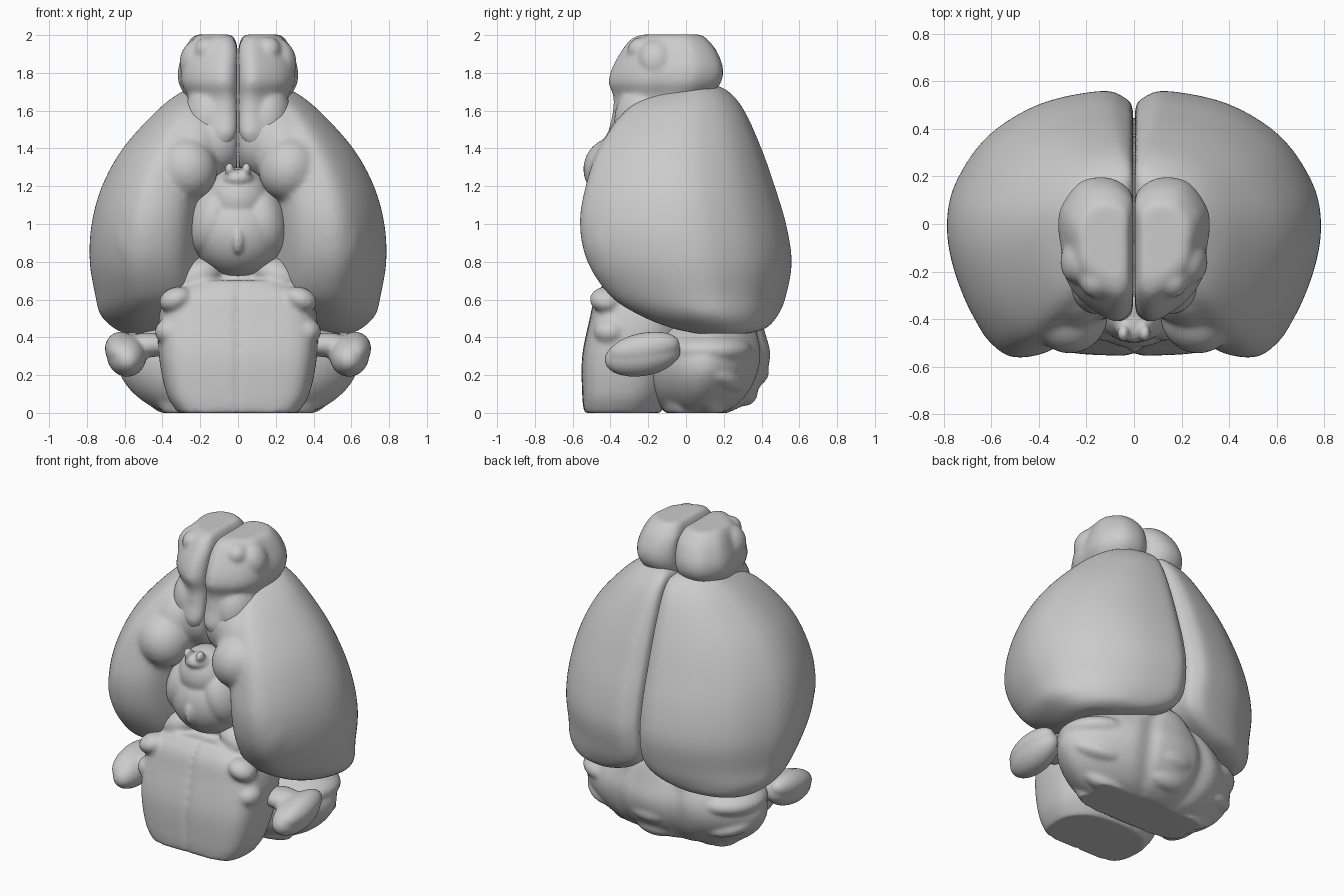
import bpy
import bmesh
import math
from mathutils import Vector, Matrix, Euler

cube = bpy.data.objects.get("Cube")
if cube:
    bpy.data.objects.remove(cube)

# One matte grey for the whole model
grey = bpy.data.materials.new("matte_grey")
grey.use_nodes = True
tone = (0.6, 0.6, 0.6, 1)
grey.diffuse_color = tone
for node in grey.node_tree.nodes:
    if node.type == "BSDF_PRINCIPLED":
        node.inputs["Base Color"].default_value = tone
        node.inputs["Roughness"].default_value = 0.7


def spline(points, steps, closed=False):
    """Smooth curve through points of any dimension."""
    points = [Vector(p) for p in points]
    count = len(points)
    result = []
    for i in range(count if closed else count - 1):
        if closed:
            a, b, c, d = (points[(i + k) % count] for k in (-1, 0, 1, 2))
        else:
            a, b, c, d = (points[min(max(i + k, 0), count - 1)] for k in (-1, 0, 1, 2))
        for j in range(steps):
            t = j / steps
            result.append(b + (c - a) * (t / 2) + (a * 2 - b * 5 + c * 4 - d) * (t * t / 2)
                          + (b * 3 - a - c * 3 + d) * (t ** 3 / 2))
    if not closed:
        result.append(points[-1])
    return result


def blob(bm, centre, radii, turn=(0, 0, 0)):
    """Ellipsoid, turned by degrees."""
    angles = Euler([math.radians(a) for a in turn])
    matrix = Matrix.LocRotScale(Vector(centre), angles, Vector(radii))
    bmesh.ops.create_uvsphere(bm, u_segments=40, v_segments=24, radius=1, matrix=matrix)


def pair(bm, centre, radii, turn=(0, 0, 0)):
    """The same ellipsoid on the left and on the right."""
    x, y, z = centre
    blob(bm, centre, radii, turn)
    blob(bm, (-x, y, z), radii, (turn[0], -turn[1], -turn[2]))


def loft(bm, outline, levels):
    """Fit a unit outline into (height, x min, x max, y front, y back) levels."""
    outline = spline(outline, 5, closed=True)
    rings = []
    for z, x0, x1, y0, y1 in spline(levels, 5):
        rings.append([bm.verts.new((x0 + u * (x1 - x0), (y0 + y1 + v * (y1 - y0)) / 2, z))
                      for u, v in outline])
    size = len(outline)
    for low, high in zip(rings, rings[1:]):
        for i in range(size):
            k = (i + 1) % size
            bm.faces.new((low[i], low[k], high[k], high[i]))
    bm.faces.new(rings[0][::-1])
    bm.faces.new(rings[-1])


def both_halves(half):
    """Mirror a half outline that starts on the middle line."""
    return half + [(1 - u, v) for u, v in reversed(half) if u != .5]


def cut(bm, point, direction):
    """Slice everything flat beyond a plane and close it."""
    bmesh.ops.bisect_plane(bm, geom=bm.verts[:] + bm.edges[:] + bm.faces[:],
                           plane_co=point, plane_no=direction, clear_outer=True)
    bmesh.ops.holes_fill(bm, edges=[e for e in bm.edges if e.is_boundary], sides=0)


def finish(bm, name, voxel, smoothing, mirrored=False):
    """Fuse the pieces into one soft skin."""
    bmesh.ops.recalc_face_normals(bm, faces=bm.faces[:])
    mesh = bpy.data.meshes.new(name)
    bm.to_mesh(mesh)
    bm.free()
    mesh.materials.append(grey)
    part = bpy.data.objects.new(name, mesh)
    bpy.context.collection.objects.link(part)
    fuse = part.modifiers.new("fuse", "REMESH")
    fuse.mode = "VOXEL"
    fuse.voxel_size = voxel
    fuse.use_smooth_shade = True
    soften = part.modifiers.new("soften", "SMOOTH")
    soften.factor = 0.5
    soften.iterations = smoothing
    if mirrored:
        mirror = part.modifiers.new("mirror", "MIRROR")
        mirror.use_mirror_merge = False


middle = (.003, 0, 0)
inward = (-1, 0, 0)

# Large hemispheres, with the ventral lobes swelling out of them
bm = bmesh.new()
hemisphere_outline = [(0, .85), (.05, .95), (.17, 1), (.5, .9), (.78, .65), (.95, .3), (1, 0),
                      (.97, -.32), (.87, -.68), (.73, -.95), (.58, -1), (.38, -.88),
                      (.22, -.5), (0, -.2), (0, .4)]
loft(bm, hemisphere_outline, [
    (.42, .4, .6, .06, .34),
    (.45, .25, .66, -.08, .43),
    (.52, .08, .73, -.25, .49),
    (.62, .01, .755, -.4, .53),
    (.8, .004, .785, -.52, .56),
    (1, .004, .775, -.56, .53),
    (1.2, .004, .72, -.53, .47),
    (1.4, .004, .61, -.46, .4),
    (1.6, .004, .43, -.32, .31),
    (1.7, .004, .3, -.15, .23),
    (1.74, .06, .2, -.03, .15)])
blob(bm, (.49, -.27, .93), (.2, .28, .3))                    # piriform lobe
blob(bm, (.27, -.38, 1.29), (.16, .165, .17), (0, 20, 0))    # tubercle
blob(bm, (.25, -.2, 1.38), (.2, .24, .25), (0, -20, 0))      # smooth floor around it
blob(bm, (.1, -.21, 1.45), (.15, .19, .2))
cut(bm, middle, inward)
finish(bm, "hemispheres", .015, 14, mirrored=True)

# Paired bulbs on top, each a tapering lobe on a stalk, with two small knobs
bm = bmesh.new()
bulb_outline = [(0, .7), (.16, .92), (.42, 1), (.72, .92), (.95, .6), (1, .33), (.96, 0),
                (.92, -.35), (.75, -.65), (.48, -.88), (.22, -1), (.03, -.85), (0, -.5), (0, .2)]
loft(bm, bulb_outline, [
    (2.003, .04, .22, -.23, .08),
    (1.98, .02, .25, -.29, .11),
    (1.92, .003, .285, -.34, .16),
    (1.83, .003, .315, -.39, .195),
    (1.75, .003, .315, -.41, .185),
    (1.67, .003, .28, -.385, .12),
    (1.58, .003, .28, -.39, 0),
    (1.47, .01, .26, -.41, -.05),
    (1.38, .06, .2, -.36, -.1)])
blob(bm, (.15, -.2, 1.55), (.14, .18, .2))
blob(bm, (.24, -.16, 1.88), (.065, .09, .1), (0, -20, 0))
blob(bm, (.16, -.23, 1.92), (.07, .08, .07))
cut(bm, middle, inward)
finish(bm, "upper_bulbs", .012, 8, mirrored=True)

# Central ventral body with the crossing nerves
bm = bmesh.new()
blob(bm, (0, -.28, .96), (.25, .24, .24))
blob(bm, (0, -.33, 1.13), (.17, .17, .17))
pair(bm, (.13, -.31, 1.02), (.13, .18, .2), (0, -15, 0))
blob(bm, (0, -.49, .92), (.035, .05, .08))
blob(bm, (0, -.41, 1.24), (.085, .09, .05))
pair(bm, (.045, -.46, 1.29), (.025, .035, .035))
finish(bm, "ventral_body", .01, 7)

# Brainstem, cut flat below, with a shallow groove down its front
bm = bmesh.new()
stem_outline = both_halves([(.5, -.95), (.57, -1), (.9, -.9), (1, -.4), (.98, .4), (.75, .95)])
loft(bm, stem_outline, [(z, -x, x, front, back) for z, x, front, back in (
    (0, .31, -.54, -.14),
    (.1, .37, -.55, -.08),
    (.3, .41, -.55, 0),
    (.5, .41, -.51, .05),
    (.62, .37, -.48, .1),
    (.7, .25, -.42, .1))])
blob(bm, (0, .02, .75), (.3, .35, .35))
pair(bm, (.22, -.25, .72), (.16, .15, .1), (0, 25, 0))
pair(bm, (.33, -.42, .6), (.09, .09, .065), (0, 20, 0))
pair(bm, (.36, -.4, .43), (.08, .09, .07))
pair(bm, (.13, .24, .64), (.12, .14, .12))                # rear hillocks
finish(bm, "brainstem", .014, 6)

# Cerebellum: a solid body with shallow folds fanned over its sides and middle
bm = bmesh.new()
cerebellum_outline = both_halves([(.5, 1), (.6, .95), (.66, .84), (.76, .81), (.92, .45),
                                  (1, -.1), (.9, -.7), (.7, -1)])
loft(bm, cerebellum_outline, [(z, -x, x, front, back) for z, x, front, back in (
    (0, .37, -.1, .22),
    (.04, .47, -.14, .3),
    (.12, .57, -.18, .38),
    (.22, .63, -.2, .43),
    (.32, .62, -.2, .445),
    (.42, .54, -.15, .42),
    (.54, .3, 0, .38),
    (.6, .18, .1, .32))])
for i, x in enumerate((.39, .38, .29, .2)):
    slope = -26 * i
    a = math.radians(slope)
    pair(bm, (x, -.09 + .2 * math.cos(a), .33 + .2 * math.sin(a)), (.24, .24, .1),
         (slope, 0, 0))
for i in range(5):
    slope = 80 - 31 * i
    a = math.radians(slope)
    blob(bm, (0, .14 + .2 * math.cos(a), .27 + .2 * math.sin(a)), (.17, .105, .085),
         (slope, 0, 0))
cut(bm, (0, 0, 0), (0, 0, -1))
finish(bm, "cerebellum", .012, 6)

# Side lobes on short stalks
bm = bmesh.new()
blob(bm, (.59, -.23, .305), (.105, .205, .11), (10, 10, 0))
blob(bm, (.62, -.22, .34), (.085, .19, .085), (10, 0, 0))
blob(bm, (.47, -.2, .36), (.14, .1, .065))
finish(bm, "side_lobes", .012, 6, mirrored=True)
